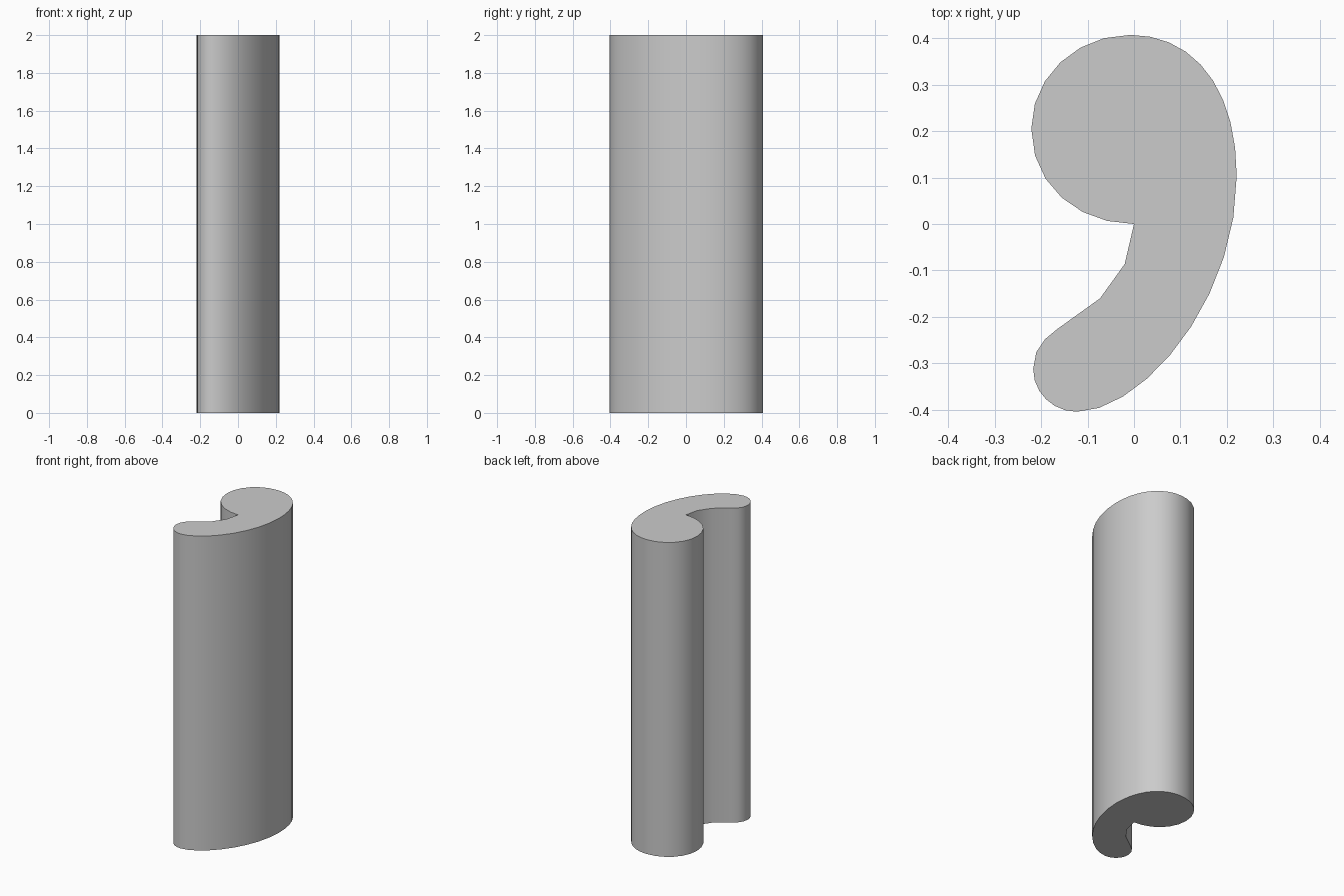
import bpy
import bmesh
import math
from mathutils import Vector
from mathutils.geometry import interpolate_bezier

cube = bpy.data.objects.get("Cube")
if cube:
    bpy.data.objects.remove(cube, do_unlink=True)

HEIGHT = 2.0


def make_material(name, colour):
    material = bpy.data.materials.new(name)
    material.use_nodes = True
    material.diffuse_color = colour
    material.node_tree.nodes["Principled BSDF"].inputs["Base Color"].default_value = colour
    return material


def trace_outline(start, segments):
    """Chain curved segments (handle, handle, end, steps) into one outline."""
    outline = [Vector(start).to_3d()]
    for handle_out, handle_in, end, steps in segments:
        knots = [Vector(p).to_3d() for p in (handle_out, handle_in, end)]
        curve = interpolate_bezier(outline[-1], *knots, steps + 1)
        outline.extend(Vector(point) for point in curve[1:])
    return outline


def extrude_outline(name, outline, height, material):
    """Extrude a closed outline into a capped solid."""
    bm = bmesh.new()
    base = bm.faces.new([bm.verts.new(point) for point in outline])
    result = bmesh.ops.extrude_face_region(bm, geom=[base], use_keep_orig=True)
    top = [item for item in result["geom"] if isinstance(item, bmesh.types.BMVert)]
    bmesh.ops.translate(bm, verts=top, vec=(0, 0, height))
    bmesh.ops.recalc_face_normals(bm, faces=bm.faces)
    mesh = bpy.data.meshes.new(name)
    bm.to_mesh(mesh)
    bm.free()
    mesh.materials.append(material)
    part = bpy.data.objects.new(name, mesh)
    bpy.context.collection.objects.link(part)
    return part


# Comma outline: round head, long outer sweep, then the rounded tail tip
outline = trace_outline((0, 0), [
    ((-.119, 0), (-.221, .082), (-.221, .205), 6),
    ((-.221, .317), (-.125, .407), (-.008, .407), 6),
    ((.127, .407), (.221, .295), (.221, .103), 9),
    ((.221, -.17), (.015, -.404), (-.123, -.404), 9),
    ((-.175, -.404), (-.217, -.363), (-.217, -.312), 6),
    ((-.217, -.27), (-.195, -.247), (-.165, -.226), 3),
])
# Inner edge of the tail, leading back to the notch
outline += [Vector((-.073, -.16, 0)), Vector((-.02, -.086, 0))]

grey = make_material("light grey", (0.6, 0.6, 0.6, 1))
column = extrude_outline("comma_column", outline, HEIGHT, grey)

# Smooth walls with crisp caps and notch
bpy.ops.object.select_all(action="DESELECT")
column.select_set(True)
bpy.context.view_layer.objects.active = column
bpy.ops.object.shade_smooth_by_angle(angle=math.radians(30))
